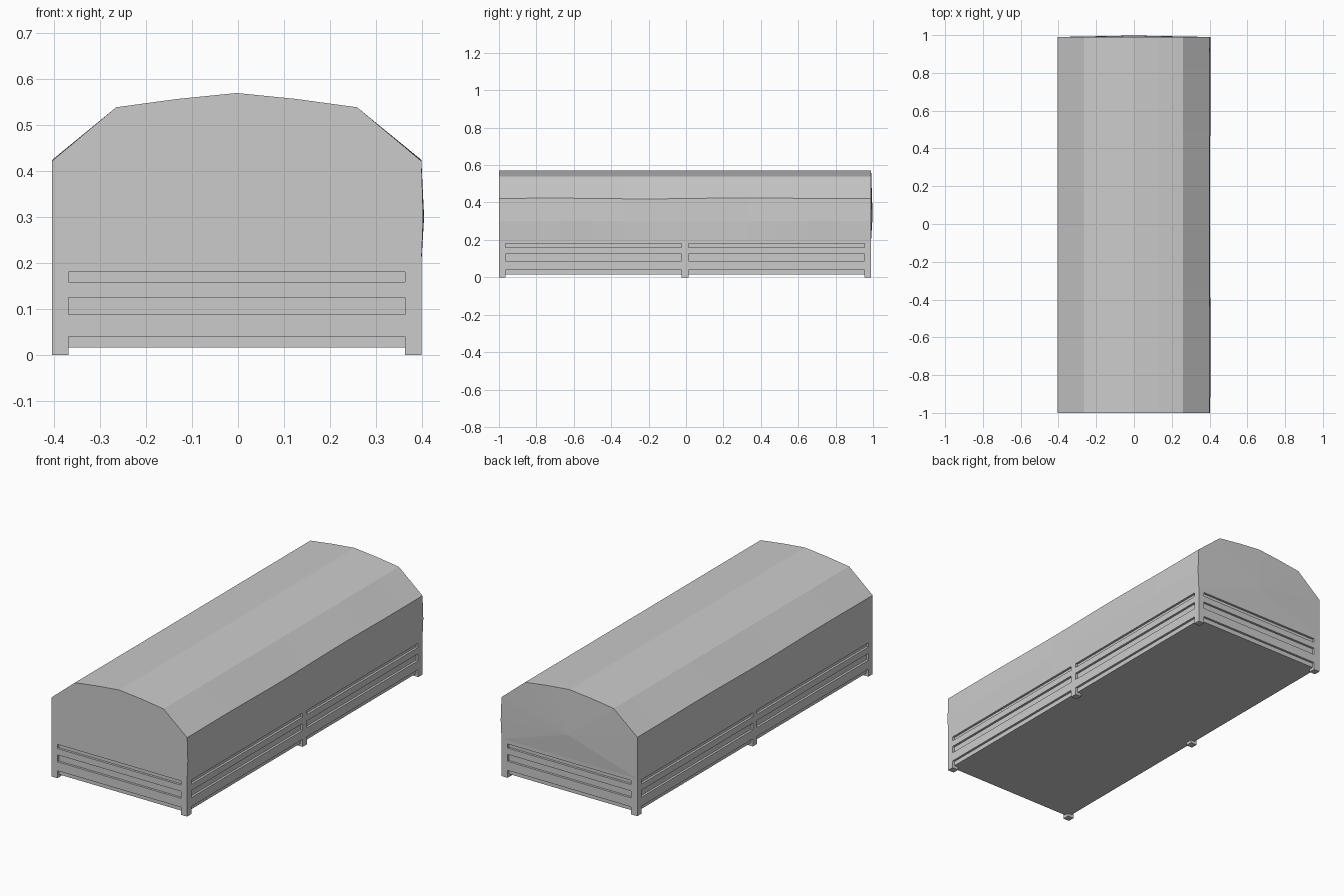
import bpy, bmesh, math

if "Cube" in bpy.data.objects:
    bpy.data.objects.remove(bpy.data.objects["Cube"])

CX, CY = -0.003, -0.005      # frame centre
HX, HY = 0.402, 0.995        # frame half sizes
POST, DEPTH = 0.036, 0.012   # post width, board thickness


def finish(name, bm):
    bmesh.ops.recalc_face_normals(bm, faces=bm.faces)
    mesh = bpy.data.meshes.new(name)
    bm.to_mesh(mesh)
    bm.free()
    ob = bpy.data.objects.new(name, mesh)
    bpy.context.collection.objects.link(ob)
    return ob


def box(name, x0, x1, y0, y1, z0, z1):
    bm = bmesh.new()
    bmesh.ops.create_cube(bm, size=1)
    for v in bm.verts:
        v.co.x = CX + (x0 + x1) / 2 + v.co.x * (x1 - x0)
        v.co.y = CY + (y0 + y1) / 2 + v.co.y * (y1 - y0)
        v.co.z = (z0 + z1) / 2 + v.co.z * (z1 - z0)
    return finish(name, bm)


# Bed body behind the slatted boards
box("bed", -HX + DEPTH, HX - DEPTH, -HY + DEPTH, HY - DEPTH, 0.016, 0.3)

# Posts: four corners and one in the middle of each long side
for sx in (-1, 1):
    xs = sorted((sx * HX, sx * (HX - POST)))
    for i, y in enumerate((-HY + POST / 2, 0, HY - POST / 2)):
        box(f"post_{i}", *xs, y - POST / 2, y + POST / 2, 0, 0.2)

# Boards with narrow gaps between them on every side
for z0, z1 in ((0.04, 0.088), (0.125, 0.159), (0.181, 0.2)):
    for s in (-1, 1):
        ys = sorted((s * HY, s * (HY - DEPTH)))
        box("end_board", -HX + POST, HX - POST, *ys, z0, z1)
        xs = sorted((s * HX, s * (HX - DEPTH)))
        for b in (-1, 1):
            span = sorted((b * POST / 2, b * (HY - POST)))
            box("side_board", *xs, *span, z0, z1)

# Canvas cover: faceted arch lofted along y with slight waviness
half = [(HX, 0.2), (HX, 0.3), (HX, 0.422), (0.262, 0.539), (0.13, 0.557)]
profile = half + [(0, 0.57)] + [(-x, z) for x, z in reversed(half)]
N = 12
bm = bmesh.new()
rings = []
for i in range(N + 1):
    t = i / N
    fade = math.sin(math.pi * t)
    ring = []
    for x, z in profile:
        dx = dz = 0
        if z == 0.3 and x > 0:
            dx = 0.004 + 0.002 * math.sin(9 * t)
        if z == 0.422:
            dz = 0.003 * fade * math.sin(11 * t + x)
        ring.append(bm.verts.new((CX + x + dx, CY + HY * (2 * t - 1), z + dz)))
    rings.append(ring)
for a, b in zip(rings, rings[1:]):
    for k in range(len(profile) - 1):
        bm.faces.new((a[k], a[k + 1], b[k + 1], b[k]))
# End panels, the rear one bulging slightly
for ring, bulge in ((rings[0], 0), (rings[-1], 0.008)):
    mid = bm.verts.new((0, ring[0].co.y + bulge, 0.33))
    for k in range(len(ring)):
        bm.faces.new((ring[k], ring[(k + 1) % len(ring)], mid))
finish("canvas_cover", bm)
